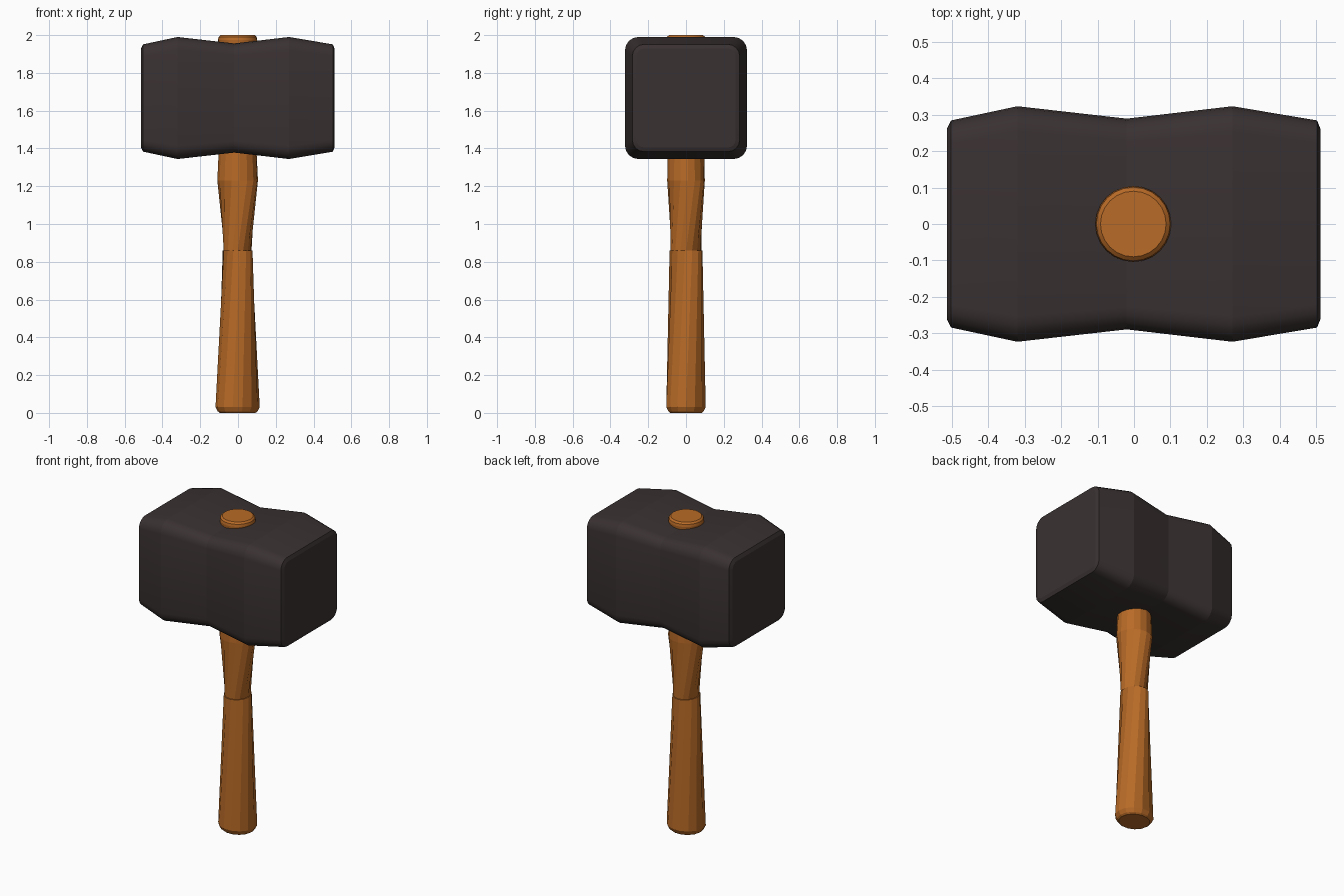
import bpy, bmesh
from math import sin, cos, pi, radians

cube = bpy.data.objects.get("Cube")
if cube:
    bpy.data.objects.remove(cube)


def material(name, rgb):
    m = bpy.data.materials.new(name)
    m.use_nodes = True
    m.diffuse_color = (*rgb, 1)
    m.node_tree.nodes["Principled BSDF"].inputs["Base Color"].default_value = (*rgb, 1)
    return m


wood = material("warm_wood", (0.48, 0.145, 0.02))
iron = material("dark_iron", (0.042, 0.031, 0.031))


def loft(name, rings, mat, smooth=False, sharp_rings=False):
    """Bridge equal-sized point rings and cap both ends."""
    bm = bmesh.new()
    loops = [[bm.verts.new(p) for p in ring] for ring in rings]
    n = len(loops[0])
    for a, b in zip(loops, loops[1:]):
        for i in range(n):
            j = (i + 1) % n
            bm.faces.new((a[i], a[j], b[j], b[i]))
    caps = [bm.faces.new(loops[0]), bm.faces.new(loops[-1])]
    bmesh.ops.recalc_face_normals(bm, faces=bm.faces)
    for f in bm.faces:
        f.smooth = smooth and f not in caps
    # Crisp breaks between the bands, soft rounding around each band
    if sharp_rings:
        for loop in loops:
            for i in range(n):
                bm.edges.get((loop[i], loop[(i + 1) % n])).smooth = False
    me = bpy.data.meshes.new(name)
    bm.to_mesh(me)
    bm.free()
    me.materials.append(mat)
    ob = bpy.data.objects.new(name, me)
    bpy.context.collection.objects.link(ob)
    return ob


def oval(z, rx, ry, turn, sides):
    angles = [2 * pi * i / sides + radians(turn) for i in range(sides)]
    return [(rx * cos(a) - 0.002, ry * sin(a), z) for a in angles]


def rounded_square(x, half, radius, steps=4):
    points = []
    for k in range(4):
        sy = 1 if k in (0, 3) else -1
        sz = 1 if k < 2 else -1
        for s in range(steps + 1):
            a = pi / 2 * (k + s / steps)
            points.append((x, sy * (half - radius) + radius * cos(a),
                           1.667 + sz * (half - radius) + radius * sin(a)))
    return points


# Hammer head: waisted block with rounded corners and narrow end rims
head = [(-0.513, 0.262, 0.04), (-0.502, 0.284, 0.062), (-0.32, 0.323, 0.07),
        (-0.02, 0.289, 0.062), (0.27, 0.323, 0.07), (0.502, 0.284, 0.062),
        (0.511, 0.262, 0.04)]
loft("hammer_head", [rounded_square(*s) for s in head], iron, True, True)

# Grip: faceted, flaring to the butt, with a slight twist
grip = [(0, 0.094, 0.086, 0), (0.008, 0.105, 0.095, 0),
        (0.032, 0.117, 0.107, 0), (0.86, 0.079, 0.088, 22)]
loft("grip", [oval(*s, 14) for s in grip], wood)

# Shaft: thin neck swelling to a collar, then straight through the head
shaft = [(0.85, 0.073, 0.081, 0), (1.23, 0.108, 0.1, 28),
         (1.4, 0.1, 0.096, 28), (1.94, 0.1, 0.1, 28)]
loft("shaft", [oval(*s, 16) for s in shaft], wood)

# Rounded peg end showing above the head
peg = [(1.93, 0.1, 0.1, 0), (1.975, 0.104, 0.104, 0),
       (1.99, 0.101, 0.101, 0), (2.0, 0.09, 0.09, 0)]
loft("peg_end", [oval(*s, 24) for s in peg], wood, True, True)
